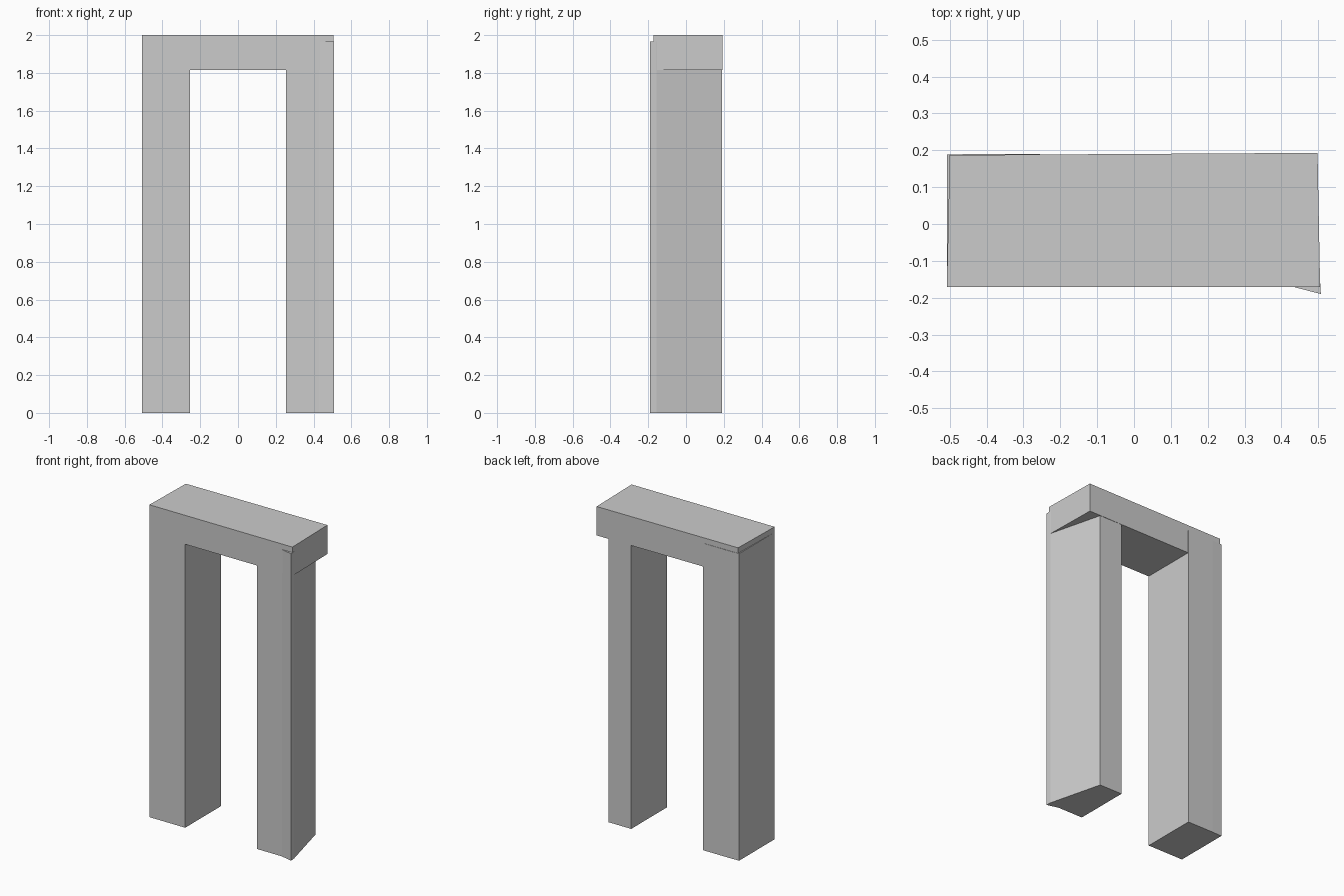
import bpy
import bmesh

cube = bpy.data.objects.get("Cube")
if cube:
    bpy.data.objects.remove(cube, do_unlink=True)

grey = bpy.data.materials.new("stone_grey")
grey.use_nodes = True
colour = (0.6, 0.6, 0.6, 1)
grey.diffuse_color = colour
grey.node_tree.nodes["Principled BSDF"].inputs["Base Color"].default_value = colour


def prism(name, outline, bottom, top):
    """Extrude a counter-clockwise plan outline between two heights."""
    bm = bmesh.new()
    base = bm.faces.new([bm.verts.new((x, y, bottom)) for x, y in outline])
    result = bmesh.ops.extrude_face_region(bm, geom=[base], use_keep_orig=True)
    raised = [g for g in result["geom"] if isinstance(g, bmesh.types.BMVert)]
    bmesh.ops.translate(bm, verts=raised, vec=(0, 0, top - bottom))
    bmesh.ops.recalc_face_normals(bm, faces=bm.faces)
    mesh = bpy.data.meshes.new(name)
    bm.to_mesh(mesh)
    bm.free()
    mesh.materials.append(grey)
    obj = bpy.data.objects.new(name, mesh)
    bpy.context.collection.objects.link(obj)
    return obj


FRONT, BACK, INNER = -0.17, 0.19, 0.255
LEG_TOP, LINTEL_BASE, TOP = 1.965, 1.815, 2.0

# Left leg: outer side tapers towards the back, front corner juts forward
prism("left_leg", [(INNER, FRONT), (0.43, FRONT), (0.507, -0.19),
                   (0.505, -0.155), (0.417, BACK), (INNER, BACK)], 0, LEG_TOP)

# Right leg: nearly square, back corner slightly proud of the lintel
prism("right_leg", [(-0.508, FRONT), (-INNER, FRONT), (-INNER, BACK),
                    (-0.44, BACK), (-0.508, 0.188)], 0, LEG_TOP)

# Lintel across both legs, slightly skewed in plan
prism("lintel", [(-0.508, FRONT - 0.001), (0.505, FRONT - 0.001),
                 (0.498, 0.193), (-0.5, 0.187)], LINTEL_BASE, TOP)
